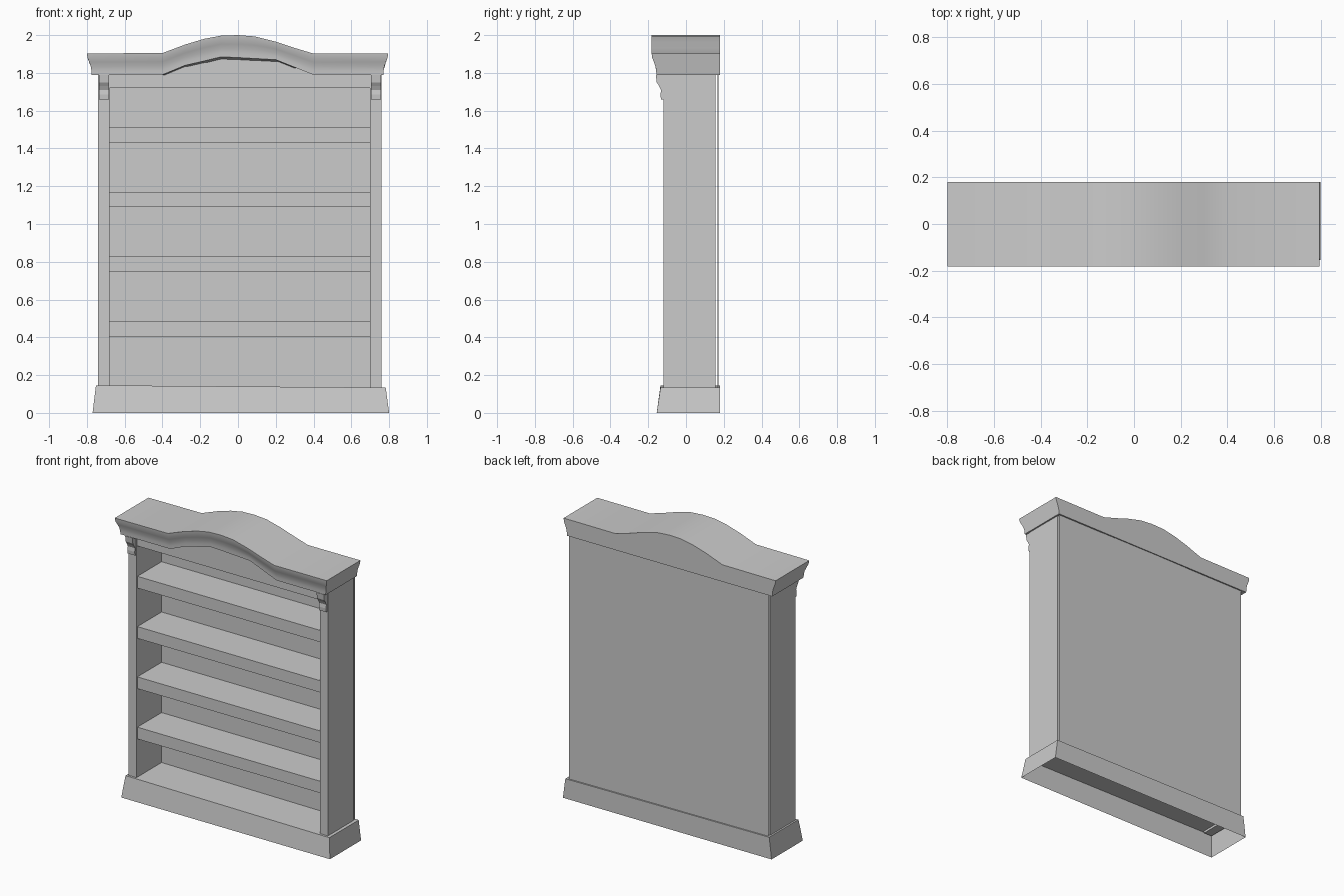
import bpy, bmesh
from mathutils import Vector

old = bpy.data.objects.get("Cube")
if old:
    bpy.data.objects.remove(old, do_unlink=True)

paint = bpy.data.materials.new("plain_grey")
paint.use_nodes = True
GREY = (0.6, 0.6, 0.6, 1)
paint.diffuse_color = GREY
paint.node_tree.nodes["Principled BSDF"].inputs["Base Color"].default_value = GREY


def finish(name, bm):
    bmesh.ops.recalc_face_normals(bm, faces=bm.faces)
    mesh = bpy.data.meshes.new(name)
    bm.to_mesh(mesh)
    bm.free()
    mesh.materials.append(paint)
    obj = bpy.data.objects.new(name, mesh)
    bpy.context.collection.objects.link(obj)
    return obj


def box(name, x, y, z):
    bm = bmesh.new()
    bmesh.ops.create_cube(bm, size=1)
    for v in bm.verts:
        v.co = Vector([r[0] + (c + 0.5) * (r[1] - r[0]) for r, c in zip((x, y, z), v.co)])
    return finish(name, bm)


def loft(name, rings):
    """Closed solid through a row of matching rings."""
    bm = bmesh.new()
    rows = [[bm.verts.new(p) for p in ring] for ring in rings]
    n = len(rows[0])
    for a, b in zip(rows, rows[1:]):
        for i in range(n):
            j = (i + 1) % n
            bm.faces.new((a[i], a[j], b[j], b[i]))
    bm.faces.new(rows[0])
    bm.faces.new(rows[-1])
    return finish(name, bm)


LEFT, RIGHT = (0.70, 0.76), (-0.74, -0.68)
INSIDE = (RIGHT[1], LEFT[0])
FRONT, REAR = -0.12, 0.155

# Plinth: tapered shell, open underneath, its top slightly out of level
plinth = box("plinth", (-0.77, 0.80), (-0.155, 0.18), (0, 0.14))
bm = bmesh.new()
bm.from_mesh(plinth.data)
for v in bm.verts:
    if v.co.z > 0.1:
        v.co.z += 0.006 if v.co.x < 0 else -0.006
        v.co.x += 0.018 if v.co.x < 0 else -0.018
        if v.co.y < 0:
            v.co.y += 0.02
bottom = [f for f in bm.faces if f.normal.z < -0.9]
bmesh.ops.delete(bm, geom=bottom, context="FACES")
bm.to_mesh(plinth.data)
bm.free()

# Upright sides and the corbels at their heads
corbel = [(FRONT, 1.66), (-0.133, 1.66), (-0.135, 1.685), (-0.132, 1.71),
          (-0.142, 1.73), (-0.155, 1.75), (-0.16, 1.79), (FRONT, 1.79)]
for side, span in (("left", LEFT), ("right", RIGHT)):
    box(side + "_side", span, (FRONT, REAR), (0.13, 1.80))
    edges = (span[0] + 0.003, span[1] - 0.003)
    loft(side + "_corbel", [[(x, y, z) for y, z in corbel] for x in edges])

# Inner back, and two thin outer back sheets standing clear of the sides
box("inner_back", INSIDE, (REAR - 0.005, REAR), (0.13, 1.80))
box("left_back_sheet", (0.01, 0.76), (0.168, 0.170), (0.13, 1.80))
box("right_back_sheet", (-0.74, 0.01), (0.169, 0.171), (0.13, 1.80))

# Shelves and the rail above the opening
for i in range(4):
    top = 0.485 + i * 0.342
    box(f"shelf_{i + 1}", INSIDE, (-0.11, REAR - 0.005), (top - 0.08, top))
box("top_rail", INSIDE, (-0.115, -0.095), (1.72, 1.89))

# Arched cornice: x, upper height, lower height at each station
stations = [(-0.80, 1.903, 1.79), (-0.40, 1.905, 1.79), (-0.28, 1.95, 1.84),
            (-0.18, 1.98, 1.863), (-0.09, 1.997, 1.885), (0.0, 2.0, 1.881),
            (0.09, 1.993, 1.876), (0.20, 1.965, 1.87), (0.30, 1.932, 1.83),
            (0.40, 1.902, 1.79), (0.795, 1.903, 1.79)]
mould = [(0, 0), (0.2, 0.003), (0.4, 0.012), (0.6, 0.02), (0.8, 0.024), (1, 0.025)]
rings = []
for x, hi, lo in stations:
    turn = -1 if x > 0.7 else 1 if x < -0.7 else 0
    ring = [(x + turn * d, -0.182 + d, hi + f * (lo - hi)) for f, d in mould]
    ring += [(px, 0.18, hi + f * (1.79 - hi))
             for (f, d), (px, _, _) in reversed(list(zip(mould, ring)))]
    rings.append(ring)
cornice = loft("cornice", rings)

bpy.ops.object.select_all(action="DESELECT")
cornice.select_set(True)
bpy.context.view_layer.objects.active = cornice
bpy.ops.object.shade_smooth_by_angle(angle=0.6)
